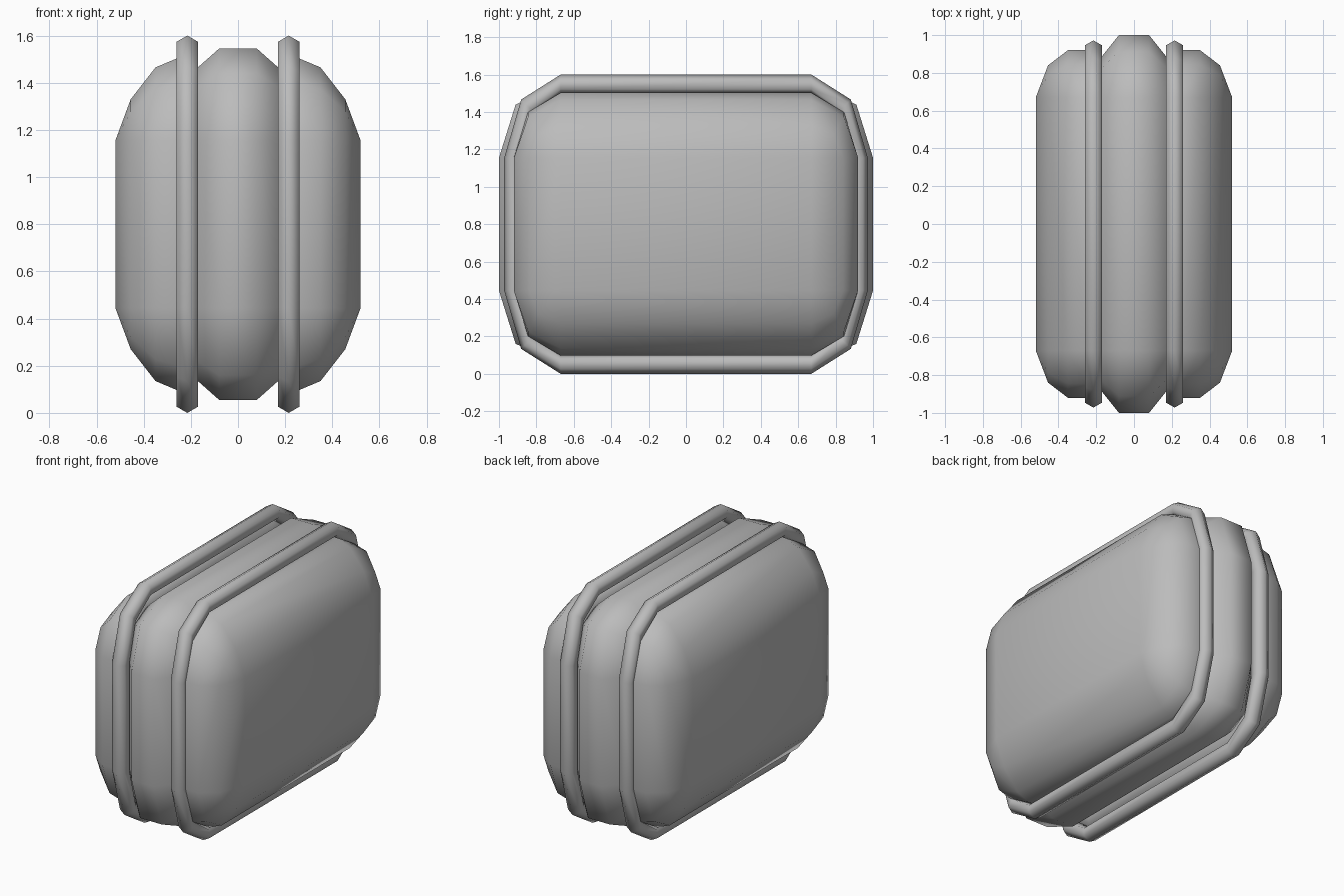
import bpy
import bmesh
import math

cube = bpy.data.objects.get("Cube")
if cube:
    bpy.data.objects.remove(cube, do_unlink=True)

CORE_Y, CORE_Z, MID_Z = 0.67, 0.355, 0.8

grey = bpy.data.materials.new("plain grey")
grey.use_nodes = True
COLOUR = (0.5, 0.5, 0.5, 1)
grey.diffuse_color = COLOUR
grey.node_tree.nodes["Principled BSDF"].inputs["Base Color"].default_value = COLOUR


def outline(x, grow_y, grow_z, corner):
    """Rectangle in the YZ plane with two-segment rounded corners."""
    points = []
    for sy, sz, flip in ((1, 1, 0), (-1, 1, 1), (-1, -1, 0), (1, -1, 1)):
        steps = [(1, 0), (corner, corner), (0, 1)]
        for a, b in (reversed(steps) if flip else steps):
            points.append((x, sy * (CORE_Y + grow_y * a),
                           MID_Z + sz * (CORE_Z + grow_z * b)))
    return points


def loft(name, profile, corner, closed=False):
    """Join outlines given as (x, y growth, z growth)."""
    bm = bmesh.new()
    loops = [[bm.verts.new(p) for p in outline(*row, corner)] for row in profile]
    pairs = list(zip(loops, loops[1:]))
    if closed:
        pairs.append((loops[-1], loops[0]))
    for a, b in pairs:
        for i in range(len(a)):
            j = (i + 1) % len(a)
            bm.faces.new((a[i], a[j], b[j], b[i]))
    if not closed:
        bm.faces.new(loops[0])
        bm.faces.new(loops[-1])
    bmesh.ops.remove_doubles(bm, verts=bm.verts, dist=0.0005)
    bmesh.ops.recalc_face_normals(bm, faces=bm.faces)
    for face in bm.faces:
        face.smooth = True
    mesh = bpy.data.meshes.new(name)
    bm.to_mesh(mesh)
    bm.free()
    mesh.materials.append(grey)
    obj = bpy.data.objects.new(name, mesh)
    bpy.context.collection.objects.link(obj)


# Raised band around the middle
half_band = [(0.08, 0.33, 0.39), (0.168, 0.22, 0.312), (0.215, 0.17, 0.26)]
band = [(-x, y, z) for x, y, z in reversed(half_band)] + half_band
loft("middle_band", band, 0.73)

# Rounded side shells and the hexagonal piping beside them
shell = [(0.52, 0, 0), (0.455, 0.17, 0.175), (0.35, 0.25, 0.31),
         (0.26, 0.25, 0.348), (0.215, 0.25, 0.348), (0.2, 0.15, 0.24)]
for side, s in (("left", 1), ("right", -1)):
    loft(side + "_shell", [(s * x, y, z) for x, y, z in shell], 0.7)
    piping = []
    for k in range(6):
        angle = math.radians(60 * k)
        out = 0.052 * math.cos(angle)
        piping.append((s * 0.215 + 0.052 * math.sin(angle), 0.25 + out, 0.393 + out))
    loft(side + "_piping", piping, 0.7, closed=True)
